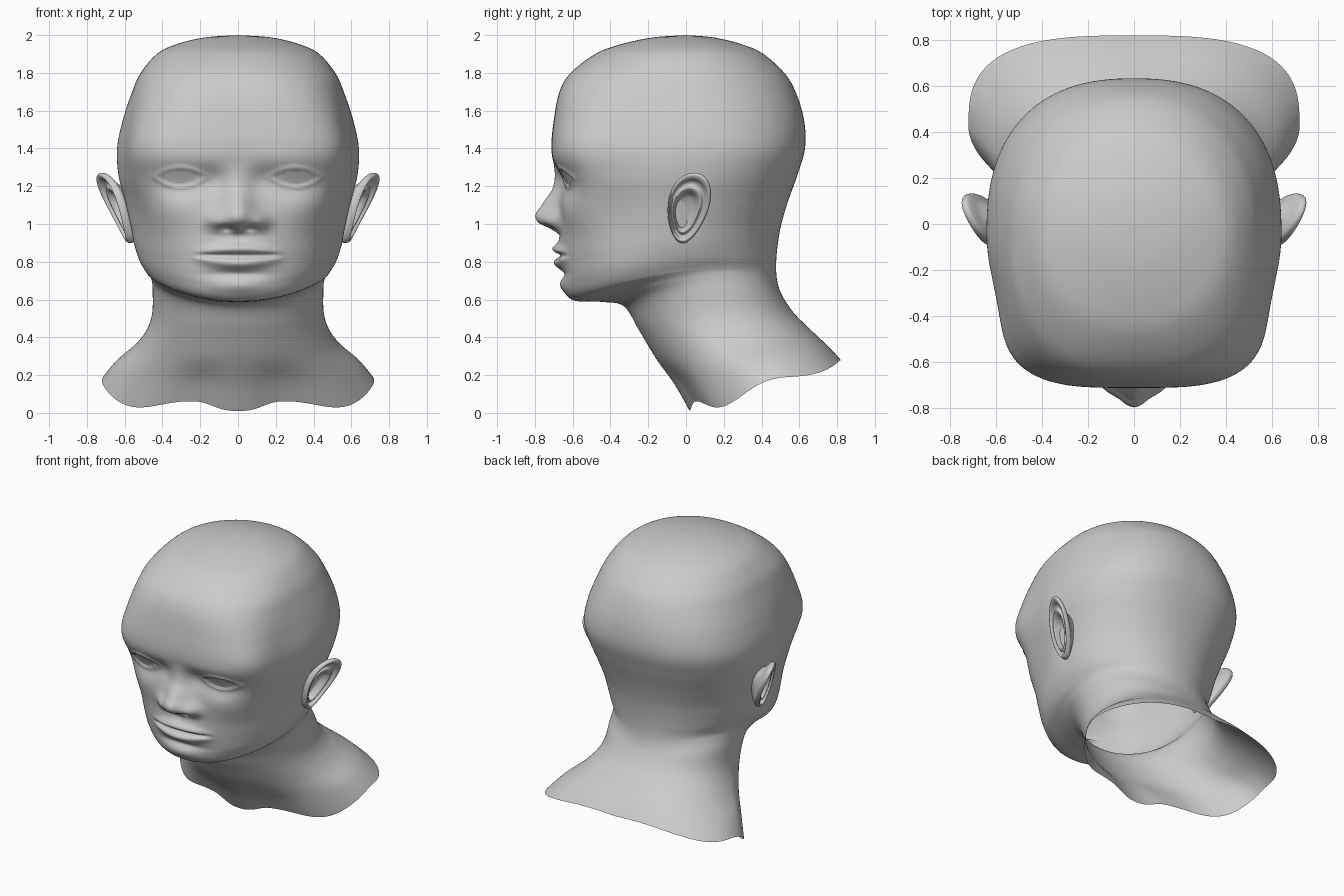
import bpy, bmesh
from math import sin, cos, pi, exp

if "Cube" in bpy.data.objects:
    bpy.data.objects.remove(bpy.data.objects["Cube"])

# Head and neck rings, top to bottom: front y, front z, back y, back z,
# half width, front squareness, back squareness
RINGS = [
    (0, 2.0, 0, 2.0, 0, 2.0, 2.0),
    (-.18, 1.987, .15, 1.987, .18, 2.0, 2.0),
    (-.35, 1.95, .30, 1.95, .33, 2.1, 2.0),
    (-.48, 1.90, .41, 1.90, .43, 2.25, 2.05),
    (-.61, 1.80, .52, 1.80, .515, 2.5, 2.1),
    (-.67, 1.70, .58, 1.70, .56, 2.8, 2.2),
    (-.70, 1.55, .625, 1.55, .61, 3.2, 2.35),
    (-.712, 1.40, .63, 1.40, .64, 3.5, 2.45),
    (-.688, 1.25, .59, 1.26, .632, 3.1, 2.35),
    (-.67, 1.10, .54, 1.12, .595, 2.7, 2.25),
    (-.665, .95, .505, 1.0, .568, 2.4, 2.15),
    (-.655, .80, .487, .90, .548, 2.25, 2.1),
    (-.645, .68, .478, .81, .52, 2.15, 2.1),
    (-.60, .598, .478, .74, .482, 2.1, 2.1),
    (-.45, .588, .487, .68, .46, 2.05, 2.1),
    (-.33, .565, .51, .62, .452, 2.0, 2.15),
    (-.25, .44, .57, .53, .46, 2.0, 2.2),
    (-.16, .29, .66, .44, .53, 1.9, 2.4),
    (-.06, .15, .75, .35, .64, 1.8, 2.8),
    (.02, .01, .82, .27, .72, 1.8, 3.0),
]
SUB, SEG = 14, 220
# upward bow of the rings along the jaw, by ring number
JAW = [(9, 0), (13, .075), (14.5, .07), (16.5, 0)]
NOSE = [(.94, 0), (.975, .05), (1.005, .112), (1.045, .13), (1.09, .1), (1.19, .03), (1.32, 0)]


def spline(p, i, f):
    a, b, c, d = (p[max(0, min(len(p) - 1, i + k))] for k in (-1, 0, 1, 2))
    return [.5 * (2 * q + (r - o) * f + (2 * o - 5 * q + 4 * r - s) * f * f
                  + (3 * q - o - 3 * r + s) * f ** 3) for o, q, r, s in zip(a, b, c, d)]


def smooth(a, b, v):
    k = max(0, min(1, (v - a) / (b - a)))
    return k * k * (3 - 2 * k)


def curve(pts, v):
    if v <= pts[0][0]:
        return pts[0][1]
    for k, ((a, p), (b, q)) in enumerate(zip(pts, pts[1:])):
        if v <= b:
            return spline(pts, k, (v - a) / (b - a))[1]
    return pts[-1][1]


def bump(x, z, cx, cz, rx, rz):
    return exp(-((x - cx) / rx) ** 2 - ((z - cz) / rz) ** 2)


def face(x, z):
    """Forward relief of the face."""
    x = abs(x)
    # nose, wings, nostrils
    f = max(0, curve(NOSE, z)) * exp(-(x / (.07 + .035 * smooth(1.2, 1.0, z))) ** 2)
    f += .032 * bump(x, z, .12, 1.015, .05, .045)
    f -= .03 * bump(x, z, .06, .975, .03, .014)
    # brow and eye sockets
    f += .006 * bump(x, z, .27, 1.34, .2, .05)
    f -= .05 * bump(x, z, .28, 1.225, .19, .08)
    f -= .012 * bump(x, z, .13, 1.24, .06, .06)
    # eyes: lid rim around an almond opening with a rounded eyeball
    d = (x - .305) / .125
    if abs(d) < 1.5:
        e = abs(z - 1.247) / .042 + d * d
        f += .02 * bump(x, z, .305, 1.247, .12, .06)
        f += .01 * exp(-((e - 1.2) / .25) ** 2)
        f -= .008 * exp(-((e - .97) / .09) ** 2)
    # cheeks
    f += .015 * bump(x, z, .33, 1.07, .13, .09)
    # lips tapering to the mouth corners, chin
    taper = max(0, 1 - (x / .25) ** 2)
    f += .024 * bump(x, z, 0, .84, .2, .085)
    f += .027 * taper * exp(-((z - .834 - .036 * taper) / .026) ** 2)
    f -= .026 * min(1, taper * 2) * exp(-((z - .834) / .012) ** 2)
    f += .028 * taper * exp(-((z - .83 + .04 * taper) / .027) ** 2)
    f -= .016 * bump(x, z, 0, .735, .15, .022)
    f -= .008 * bump(x, z, 0, .92, .025, .03)
    f += .022 * bump(x, z, 0, .67, .15, .04)
    return f


def make_object(name, rows):
    bm = bmesh.new()
    grid = [[bm.verts.new(p) for p in r] for r in rows]
    for a, b in zip(grid, grid[1:]):
        for j in range(len(a)):
            k = (j + 1) % len(a)
            bm.faces.new((a[j], b[j], b[k], a[k]))
    bmesh.ops.remove_doubles(bm, verts=bm.verts, dist=1e-5)
    bmesh.ops.recalc_face_normals(bm, faces=bm.faces)
    me = bpy.data.meshes.new(name)
    bm.to_mesh(me)
    bm.free()
    for p in me.polygons:
        p.use_smooth = True
    bpy.context.collection.objects.link(bpy.data.objects.new(name, me))


# Head and neck: lofted shell, open below
rows = []
last = len(RINGS) - 1
for n in range(last * SUB + 1):
    i, k = divmod(n, SUB)
    fy, fz, by, bz, w, nf, nb = spline(RINGS, i, k / SUB)
    if n == 0:
        w = 0
    wave = smooth(last - 2.2, last, n / SUB)
    lift = curve(JAW, n / SUB)
    temple = .055 * smooth(4, 7, n / SUB) * smooth(13, 9, n / SUB)
    ring = []
    for j in range(SEG):
        t = 2 * pi * j / SEG
        c, s = cos(t), sin(t)
        e = nf if c > 0 else nb
        r = (abs(c) ** e + abs(s) ** e) ** (-1 / e)
        u, v = c * r, s * r
        x = w * v
        if u > 0:  # slight hollow at the temples
            x *= 1 - temple * sin(pi * min(u, 1)) ** 2
        y = (fy + by) / 2 + u * (fy - by) / 2
        z = (fz + bz) / 2 + u * (fz - bz) / 2 + lift * v * v
        ta = min(t, 2 * pi - t)
        # wavy lower edge of the collar
        z += wave * .045 * sin(4.8 * ta) * (1 - .8 * ta / pi) * smooth(0, .3, ta)
        if c > 0 and .6 < z < 1.6 and i < 14:
            y -= face(x, z) * smooth(-.3, -.5, y)
        ring.append((x, y, z))
    rows.append(ring)
make_object("head_and_neck", rows)

# Ears: radial profile (radius, height) from the bowl over the rim to the back
EAR = [(0, -.055), (.25, -.055), (.45, -.045), (.56, -.008), (.64, .002), (.72, -.012),
       (.8, -.01), (.87, .01), (.95, .014), (1.0, 0), (1.0, -.018), (.93, -.03),
       (.8, -.045), (.66, -.08), (.58, -.15)]
for name, side in (("right_ear", -1), ("left_ear", 1)):
    rows = []
    for m in range((len(EAR) - 1) * 4 + 1):
        i, k = divmod(m, 4)
        r, h = spline(EAR, i, k / 4)
        r = max(r, 0) if m else 0
        ring = []
        for j in range(64):
            a = 2 * pi * j / 64
            dz = .185 * sin(a) * r
            dy = .108 * cos(a) * (1 + .22 * sin(a)) * r + .16 * dz
            inner = 1 - min(r, 1)
            y, z = .012 + dy - .03 * inner, 1.085 + dz - .03 * inner
            p, q = (z - .9) / .37, (y + .1) / .23
            x = .565 + .1 * p + .1 * q * (.3 + .7 * p) + h
            ring.append((side * x, y, z))
        rows.append(ring)
    make_object(name, rows)
